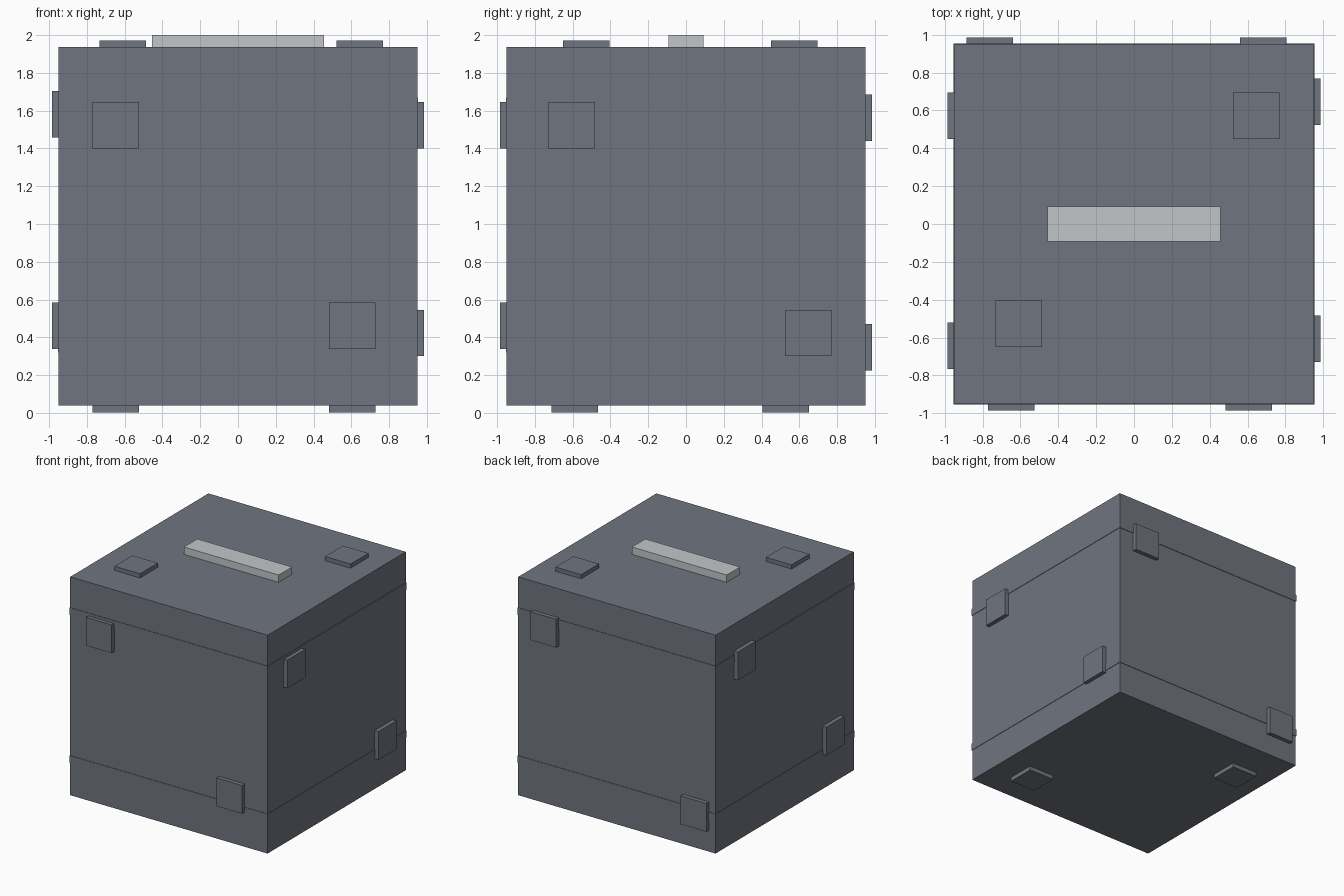
import bpy

cube = bpy.data.objects.get("Cube")
if cube:
    bpy.data.objects.remove(cube, do_unlink=True)


def material(name, rgb):
    mat = bpy.data.materials.new(name)
    mat.use_nodes = True
    mat.diffuse_color = (*rgb, 1)
    mat.node_tree.nodes["Principled BSDF"].inputs["Base Color"].default_value = (*rgb, 1)
    return mat


STEEL = material("steel grey", (0.162, 0.178, 0.212))
SILVER = material("light silver", (0.533, 0.565, 0.584))

HALF = 0.949      # half width of the crate
MID = 0.987       # height of the crate's centre
PAD = 0.246       # pad side
RISE = 0.0365     # how far a pad stands out
SINK = 0.01       # overlap into the crate


def box(name, centre, size, mat):
    bpy.ops.mesh.primitive_cube_add(size=1, location=centre)
    obj = bpy.context.object
    obj.name = name
    obj.scale = size
    bpy.ops.object.transform_apply(location=False, rotation=False, scale=True)
    obj.data.materials.append(mat)
    return obj


# Crate body
box("crate_body", (0, 0, MID), (2 * HALF,) * 3, STEEL)

# Thin raised bands around the crate
for name, z in (("lower_band", 0.352), ("upper_band", 1.638)):
    width = 2 * (HALF + 0.004)
    box(name, (0, 0, z), (width, width, 0.063), STEEL)

# Handle bar on the lid
top = MID + HALF
box("handle", (0, 0, (top - SINK + 2) / 2), (0.912, 0.184, 2 - top + SINK), SILVER)

# Two square pads per side: axis, direction, centres on the face
sides = {
    "front": (1, -1, ((-0.648, 1.523), (0.606, 0.462))),
    "back": (1, 1, ((0.682, 1.562), (-0.762, 0.347))),
    "left": (0, 1, ((-0.606, 1.523), (0.646, 0.423))),
    "right": (0, -1, ((0.572, 1.58), (-0.644, 0.462))),
    "top": (2, 1, ((-0.609, -0.528), (0.645, 0.572))),
    "bottom": (2, -1, ((-0.648, 0.528), (0.606, -0.59))),
}
for side, (axis, sign, spots) in sides.items():
    for number, spot in enumerate(spots, 1):
        centre = list(spot)
        depth = sign * (HALF + (RISE - SINK) / 2)
        centre.insert(axis, depth + (MID if axis == 2 else 0))
        size = [PAD] * 3
        size[axis] = RISE + SINK
        box(f"{side}_pad_{number}", centre, size, STEEL)
